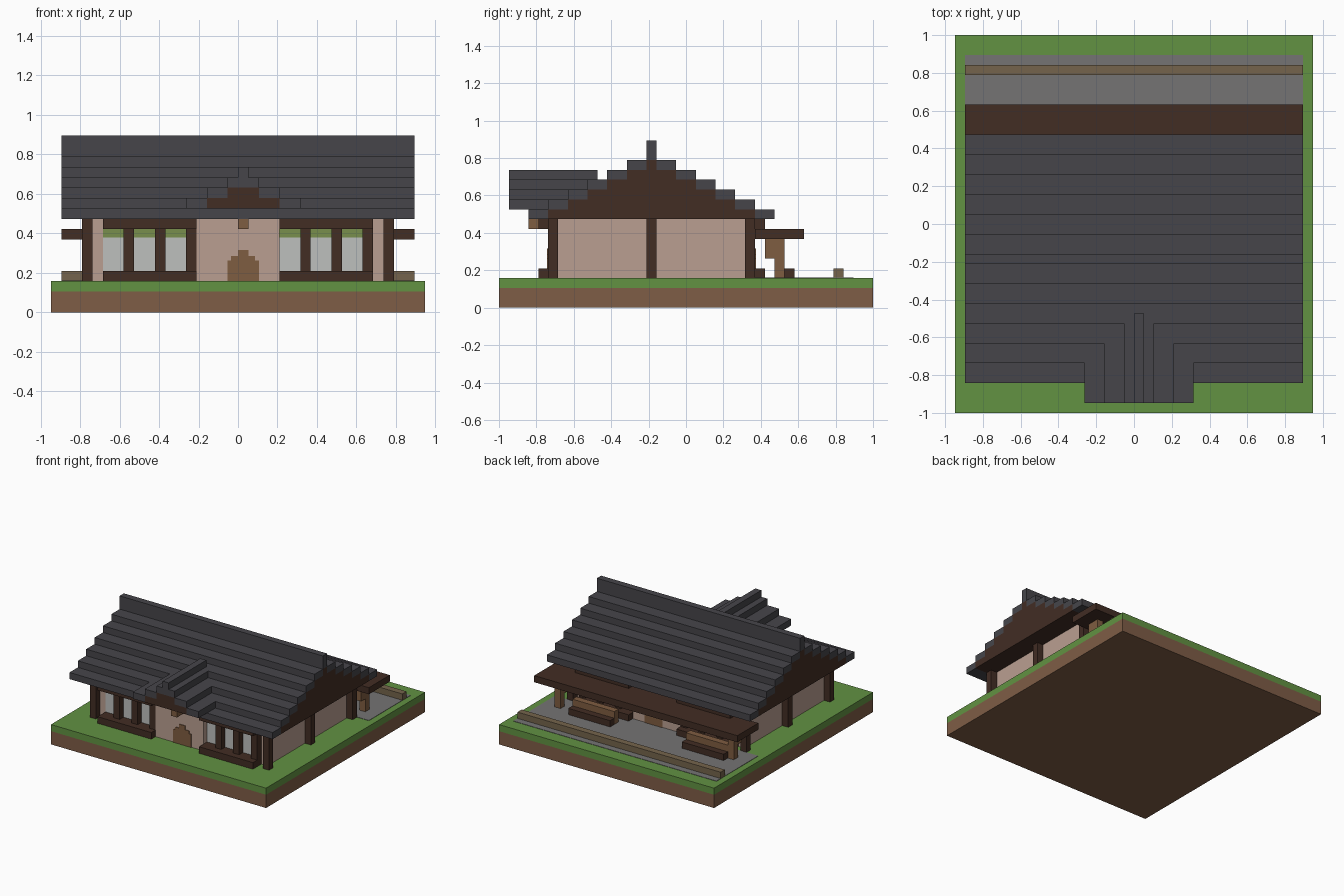
import bpy
import bmesh

U = 2 / 38  # one block of the building grid

cube = bpy.data.objects.get("Cube")
if cube:
    bpy.data.objects.remove(cube, do_unlink=True)


def material(name, r, g, b):
    """Flat colour given as 0-255 display values."""
    lin = [((c / 255 + 0.055) / 1.055) ** 2.4 for c in (r, g, b)] + [1]
    mat = bpy.data.materials.new(name)
    mat.use_nodes = True
    mat.diffuse_color = lin
    mat.node_tree.nodes["Principled BSDF"].inputs["Base Color"].default_value = lin
    return mat


DIRT = material("dirt", 127, 93, 70)
GRASS = material("grass", 98, 146, 66)
STONE = material("patio_stone", 117, 116, 116)
SLATE = material("roof_slate", 70, 69, 74)
DARK = material("dark_timber", 66, 45, 36)
TAN = material("light_timber", 127, 93, 65)
OLIVE = material("weathered_log", 117, 100, 76)
PLASTER = material("pink_plaster", 186, 159, 145)
GLASS = material("window_pane", 190, 192, 190)
LEAF = material("leaf_valance", 120, 142, 76)


def blocks(name, mat, *boxes):
    """One object made of boxes (x0, x1, y0, y1, z0, z1) in grid units."""
    bm = bmesh.new()
    for x0, x1, y0, y1, z0, z1 in boxes:
        made = bmesh.ops.create_cube(bm, size=1)["verts"]
        for v in made:
            v.co.x = ((x0 + x1) / 2 + v.co.x * (x1 - x0) - 18) * U
            v.co.y = ((y0 + y1) / 2 + v.co.y * (y1 - y0) - 19) * U
            v.co.z = ((z0 + z1) / 2 + v.co.z * (z1 - z0)) * U
    mesh = bpy.data.meshes.new(name)
    bm.to_mesh(mesh)
    bm.free()
    mesh.materials.append(mat)
    obj = bpy.data.objects.new(name, mesh)
    bpy.context.collection.objects.link(obj)
    return obj


# Ground
blocks("soil_base", DIRT, (0, 36, 0, 38, 0, 2))
blocks("lawn", GRASS, (0, 36, 0, 38, 2, 3))
blocks("patio", STONE, (1, 35, 26, 36, 2.9, 3.05))
blocks("patio_log", OLIVE, (1, 35, 34, 35, 3, 4))

# House body and timber posts
blocks("walls", PLASTER, (4, 32, 6, 25, 3, 9))
blocks("wall_posts", DARK,
       *[(x, x + 1, y, y + 1, 3, 9) for x in (3, 32) for y in (5, 15, 25)])


def facade(side, flip):
    """Front wall details; flipped about the house centre for the back."""
    def add(name, mat, *boxes):
        if flip:
            boxes = [(a, b, 31 - d, 31 - c, e, f) for a, b, c, d, e, f in boxes]
        blocks(side + "_" + name, mat, *boxes)

    add("centre_wall", PLASTER, (14, 22, 5, 6, 3, 9))
    add("door", TAN, (17, 20, 4.9, 5, 3, 5), (17.35, 19.65, 4.9, 5, 5, 5.4),
        (18, 19, 4.9, 5, 5.4, 6))
    starts = (5, 22)
    add("sills", DARK, *[(s, s + 9, 4, 6, 3, 4) for s in starts])
    add("lintels", DARK, *[(s, s + 9, 4, 6, 8, 9) for s in starts])
    bays = [s + 3 * n for s in starts for n in range(3)]
    add("mullions", DARK, *[(b + 2, b + 3, 5, 6, 4, 8) for b in bays])
    add("panes", GLASS, *[(b, b + 2, 5.9, 6, 4, 7.2) for b in bays])
    add("valances", LEAF, *[(b, b + 2, 5.9, 6, 7.2, 8) for b in bays])


facade("front", False)
facade("back", True)

# Main roof: stepped slate courses over a timber gable core
slates, core = [(1, 35, 15, 16, 15, 17)], []
for n in range(6):
    z, near, far = 9 + n, 3 + 2 * n, 28 - 2 * n
    slates += [(1, 35, near, near + 2, z, z + 1), (1, 35, far - 2, far, z, z + 1)]
    core.append((1, 35, near + 2, far - 2, z, z + 1))
blocks("main_roof", SLATE, *slates)
blocks("gable_timber", DARK, *core)

# Entrance gable
slates, core = [(17, 20, 1, 9, 12, 13), (18, 19, 1, 10, 13, 14)], []
for n in range(2):
    z, left, right, end = 10 + n, 13 + 2 * n, 24 - 2 * n, 5 + 2 * n
    slates += [(left, left + 2, 1, end, z, z + 1), (right - 2, right, 1, end, z, z + 1)]
    core.append((left + 2, right - 2, 1, end, z, z + 1))
blocks("entrance_roof", SLATE, *slates)
blocks("entrance_gable_timber", DARK, *core)
blocks("entrance_beam_end", TAN, (18, 19, 3, 5, 8, 9))

# Rear porch
blocks("porch_roof", DARK, (1, 35, 26, 31, 7, 8))
blocks("porch_posts", TAN, *[(x, x + 1, 28, 29, 3, 7) for x in (3, 32)])
blocks("porch_braces", TAN, *[(x, x + 1, 27, 28, 5, 7) for x in (3, 32)])

# Porch benches
blocks("bench_seats", DARK, *[(x, x + 7, 29, 30, 3, 4) for x in (4, 23)])
blocks("bench_backs", TAN, *[(x, x + 7, 28, 29, 3, 5) for x in (4, 23)])
